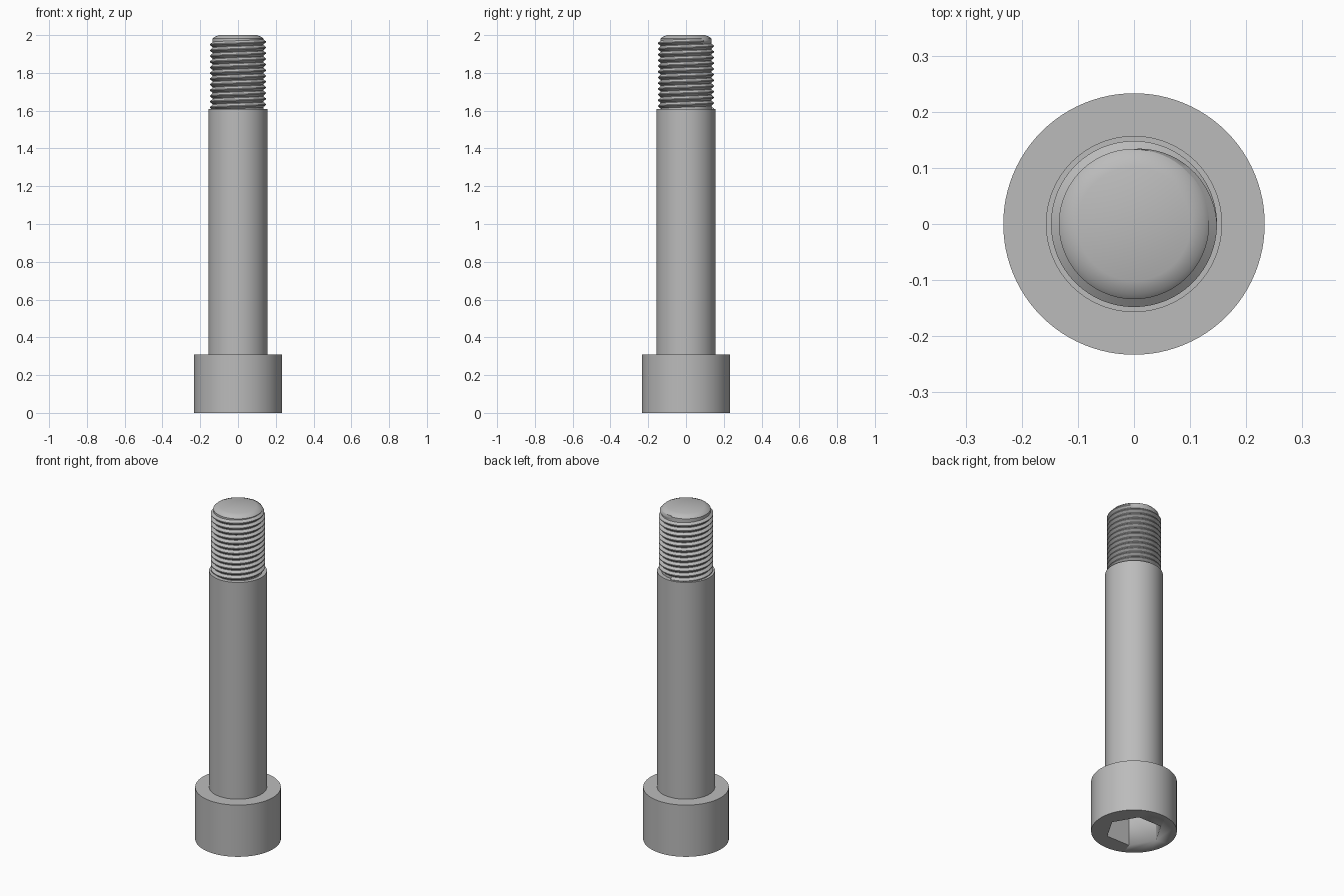
import bpy, bmesh
from math import sin, cos, pi, radians

cube = bpy.data.objects.get("Cube")
if cube:
    bpy.data.objects.remove(cube, do_unlink=True)

steel = bpy.data.materials.new("steel grey")
steel.use_nodes = True
grey = (0.50, 0.50, 0.50, 1)
steel.diffuse_color = grey
steel.node_tree.nodes["Principled BSDF"].inputs["Base Color"].default_value = grey


def finish(name, bm, angle=30):
    """Turn a bmesh into a shaded steel object."""
    bmesh.ops.recalc_face_normals(bm, faces=bm.faces)
    mesh = bpy.data.meshes.new(name)
    bm.to_mesh(mesh)
    bm.free()
    mesh.materials.append(steel)
    obj = bpy.data.objects.new(name, mesh)
    bpy.context.collection.objects.link(obj)
    bpy.ops.object.select_all(action="DESELECT")
    obj.select_set(True)
    bpy.context.view_layer.objects.active = obj
    bpy.ops.object.shade_smooth_by_angle(angle=radians(angle))
    return obj


def ring(bm, radius, z, sides, turn=0):
    return [bm.verts.new((radius * cos(turn + 2 * pi * i / sides),
                          radius * sin(turn + 2 * pi * i / sides), z)) for i in range(sides)]


def bridge(bm, a, b):
    for i in range(len(a)):
        j = (i + 1) % len(a)
        bm.faces.new((a[i], a[j], b[j], b[i]))


def lathe(name, profile, sides=96):
    """Solid of revolution from (radius, z) points, capped at both ends."""
    bm = bmesh.new()
    rings = [ring(bm, r, z, sides) for r, z in profile]
    for a, b in zip(rings, rings[1:]):
        bridge(bm, a, b)
    bm.faces.new(rings[0])
    bm.faces.new(rings[-1])
    return finish(name, bm)


SHANK_TOP = 1.61
HEAD_TOP = 0.31
ROOT, CREST = 0.134, 0.148

# Cylindrical head with a hexagonal socket in its underside
head = lathe("head", [(0.233, 0), (0.233, HEAD_TOP)])
bm = bmesh.new()
low, high = ring(bm, 0.155, -0.1, 6), ring(bm, 0.155, 0.19, 6)
bridge(bm, low, high)
bm.faces.new(low)
bm.faces.new(high)
cutter = finish("socket_cutter", bm)
cutter.hide_render = True
cut = head.modifiers.new("socket", "BOOLEAN")
cut.object = cutter
cut.solver = "EXACT"
bpy.context.view_layer.objects.active = head
bpy.ops.object.modifier_apply(modifier=cut.name)
bpy.data.objects.remove(cutter, do_unlink=True)

# Plain shank
lathe("shank", [(0.157, HEAD_TOP - 0.01), (0.157, SHANK_TOP)])

# Threaded core with a bevelled tip
lathe("thread_core", [(ROOT, SHANK_TOP - 0.01), (ROOT, 1.981), (0.125, 1.99), (0.101, 2.0)])

# Right-handed helical ridge, fading out at the tip
turns, steps = 12, 64
pitch = (1.972 - SHANK_TOP) / turns
bm = bmesh.new()
sections = []
for i in range(turns * steps + 1):
    angle = pi / 2 + 2 * pi * i / steps
    z = SHANK_TOP + pitch * i / steps
    fade = min(1, (turns * steps - i) / (steps / 4))
    crest = ROOT + (CREST - ROOT) * fade
    outline = [(ROOT - 0.001, -0.48), (crest, -0.08), (crest, 0.08), (ROOT - 0.001, 0.48)]
    sections.append([bm.verts.new((r * cos(angle), r * sin(angle), z + pitch * h))
                     for r, h in outline])
for a, b in zip(sections, sections[1:]):
    bridge(bm, a, b)
bm.faces.new(sections[0])
bm.faces.new(sections[-1])
finish("thread_ridge", bm)
